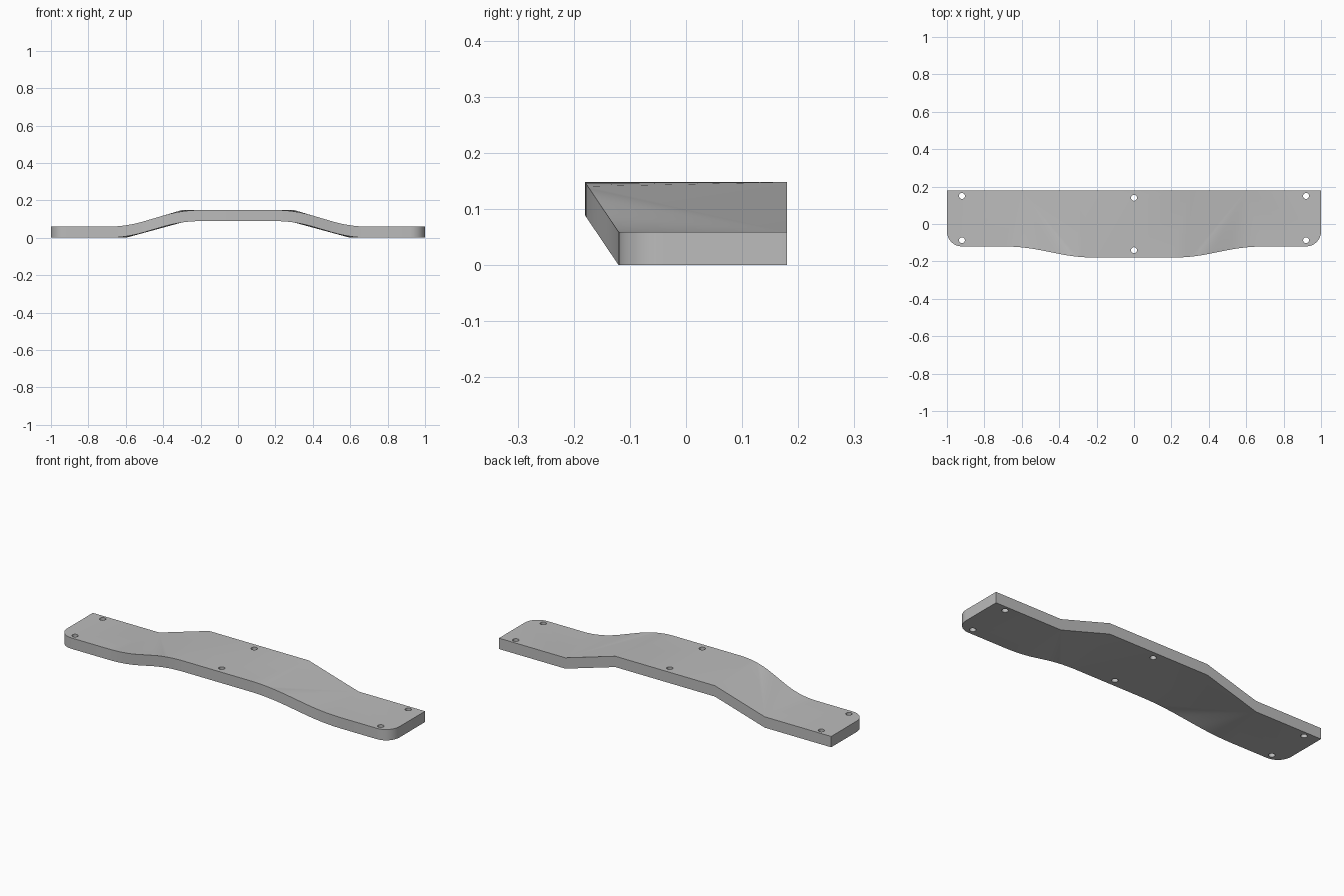
import bpy, bmesh, math

cube = bpy.data.objects.get("Cube")
if cube:
    bpy.data.objects.remove(cube)

THICK, RISE = 0.059, 0.089       # plate thickness, height of the raised middle
BACK, FRONT, BULGE = 0.18, -0.12, -0.06
OUTER, INNER, BLEND = 0.6, 0.3, 0.1   # slope ends and rounding length
RADIUS, STEPS = 0.08, 8

grey = bpy.data.materials.new("light_grey")
grey.use_nodes = True
colour = (0.5, 0.5, 0.5, 1)
grey.diffuse_color = colour
grey.node_tree.nodes["Principled BSDF"].inputs["Base Color"].default_value = colour


def lift(x):
    """Share of the rise along the front edge: a straight slope with rounded ends."""
    run = OUTER - INNER
    if x >= OUTER + BLEND:
        return 0
    if x > OUTER - BLEND:
        return (OUTER + BLEND - x) ** 2 / (4 * BLEND * run)
    if x >= INNER + BLEND:
        return (OUTER - x) / run
    return 1 - max(x - INNER + BLEND, 0) ** 2 / (4 * BLEND * run)


# Underside sheet, both halves
bm = bmesh.new()
middle = {}
for side in (1, -1):
    def vert(x, y, z):
        return bm.verts.new((side * x, y, z))

    back_end = vert(1, BACK, 0)
    back_low = vert(OUTER, BACK, 0)
    back_high = vert(INNER, BACK, RISE)

    # Rounded front corner
    corner = []
    for i in range(STEPS + 1):
        a = math.pi / 2 * i / STEPS
        corner.append(vert(1 - RADIUS + RADIUS * math.cos(a),
                           FRONT + RADIUS - RADIUS * math.sin(a), 0))

    # Curved front edge of the slope
    edge = []
    count = 20
    start, end = OUTER + BLEND, INNER - BLEND
    for i in range(count + 1):
        x = start + (end - start) * i / count
        edge.append(vert(x, FRONT + BULGE * lift(x), RISE * lift(x)))

    # Flat end, then fans from the two back bends
    bm.faces.new([back_end, back_low, edge[0]] + corner[::-1])
    split = count * 4 // 5
    for i in range(count):
        apex = back_low if i < split else back_high
        bm.faces.new((apex, edge[i], edge[i + 1]))
    bm.faces.new((back_low, edge[split], back_high))
    middle[side] = (back_high, edge[-1])

bm.faces.new((middle[1][0], middle[1][1], middle[-1][1], middle[-1][0]))

# Thicken straight upward
sheet = bm.faces[:]
grown = bmesh.ops.extrude_face_region(bm, geom=sheet, use_keep_orig=True)["geom"]
bmesh.ops.translate(bm, vec=(0, 0, THICK),
                    verts=[g for g in grown if isinstance(g, bmesh.types.BMVert)])
bmesh.ops.recalc_face_normals(bm, faces=bm.faces[:])
mesh = bpy.data.meshes.new("mounting_plate")
bm.to_mesh(mesh)
bm.free()
plate = bpy.data.objects.new("mounting_plate", mesh)
bpy.context.collection.objects.link(plate)
mesh.materials.append(grey)

# Screw holes
bm = bmesh.new()
holes = [(s * 0.92, y) for s in (1, -1) for y in (0.15, -0.087)]
holes += [(0, 0.14), (0, -0.14)]
for x, y in holes:
    made = bmesh.ops.create_cone(bm, cap_ends=True, segments=20, radius1=0.016,
                                 radius2=0.016, depth=0.6)["verts"]
    bmesh.ops.translate(bm, vec=(x, y, 0.1), verts=made)
cut_mesh = bpy.data.meshes.new("hole_cutters")
bm.to_mesh(cut_mesh)
bm.free()
cut_mesh.materials.append(grey)
cutter = bpy.data.objects.new("hole_cutters", cut_mesh)
bpy.context.collection.objects.link(cutter)

cut = plate.modifiers.new("screw_holes", 'BOOLEAN')
cut.operation = 'DIFFERENCE'
cut.solver = 'EXACT'
cut.object = cutter
bpy.ops.object.select_all(action='DESELECT')
plate.select_set(True)
bpy.context.view_layer.objects.active = plate
bpy.ops.object.modifier_apply(modifier=cut.name)
bpy.data.objects.remove(cutter)
bpy.ops.object.shade_smooth_by_angle(angle=math.radians(12))
